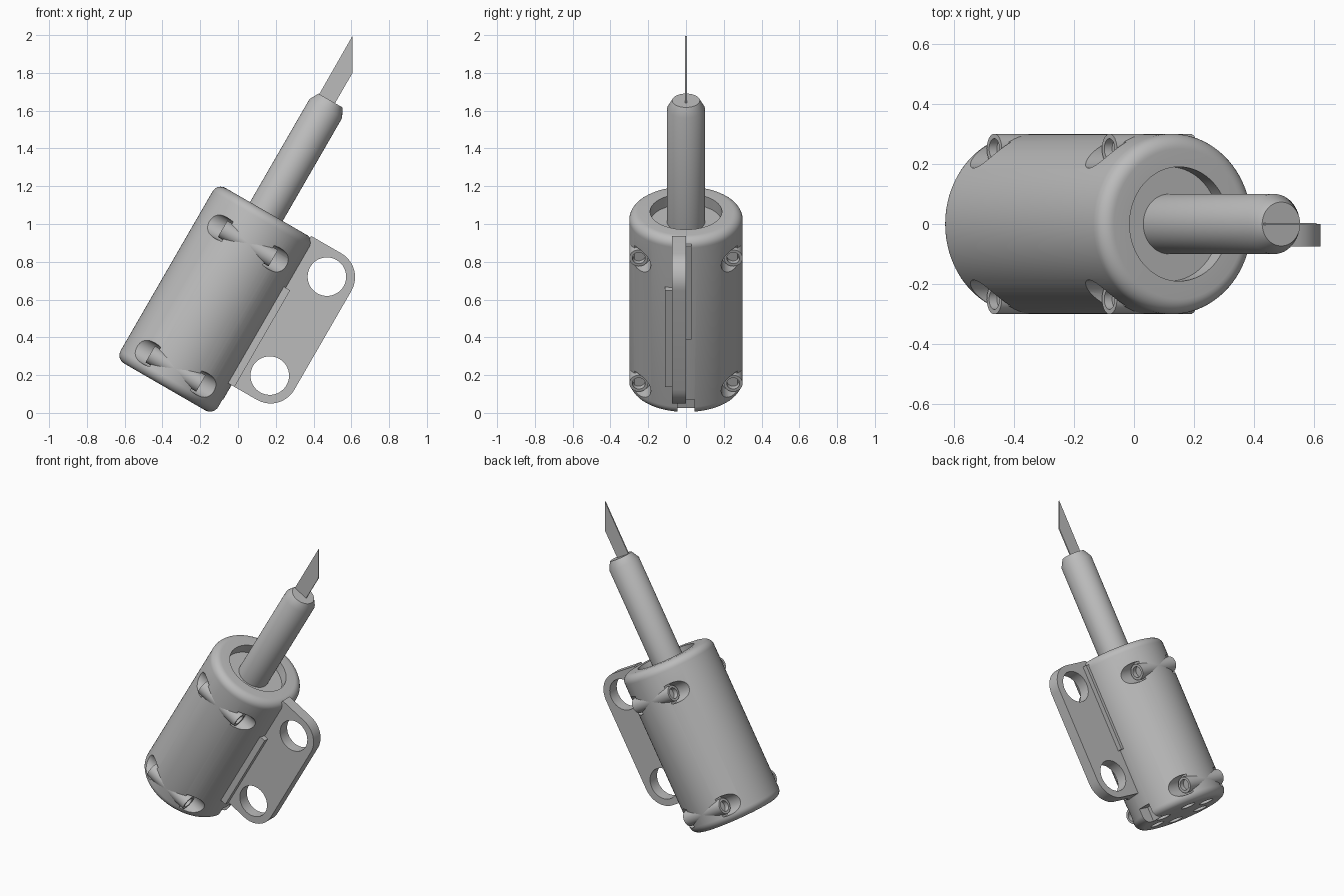
import bpy, bmesh, math
from mathutils import Matrix, Vector

cube = bpy.data.objects.get("Cube")
if cube:
    bpy.data.objects.remove(cube)

# One grey material
grey = bpy.data.materials.new("plain_grey")
grey.use_nodes = True
grey.diffuse_color = (0.5, 0.5, 0.5, 1)
grey.node_tree.nodes["Principled BSDF"].inputs["Base Color"].default_value = (0.5, 0.5, 0.5, 1)

# The tool leans 30 degrees towards +x; parts are built upright on its axis
TILT = Matrix.Rotation(math.radians(30), 4, "Y")
PLACE = TILT @ Matrix.Translation((-0.403, 0, 0))
BOTTOM, TOP, RADIUS = -0.075, 0.998, 0.3


def make(name, bm):
    bmesh.ops.remove_doubles(bm, verts=bm.verts, dist=1e-5)
    bmesh.ops.recalc_face_normals(bm, faces=bm.faces)
    bm.transform(PLACE)
    mesh = bpy.data.meshes.new(name)
    bm.to_mesh(mesh)
    bm.free()
    mesh.materials.append(grey)
    obj = bpy.data.objects.new(name, mesh)
    bpy.context.collection.objects.link(obj)
    return obj


def lathe(name, profile, steps=64):
    """Spin (radius, height) points around the axis."""
    bm = bmesh.new()
    verts = [bm.verts.new((r, 0, z)) for r, z in profile]
    edges = [bm.edges.new(pair) for pair in zip(verts, verts[1:])]
    bmesh.ops.spin(bm, geom=verts + edges, cent=(0, 0, 0), axis=(0, 0, 1),
                   angle=math.tau, steps=steps)
    return make(name, bm)


def rod_between(name, start, end, radius, sides=32):
    start, end = Vector(start), Vector(end)
    turn = (end - start).to_track_quat("Z", "Y").to_matrix().to_4x4()
    bm = bmesh.new()
    bmesh.ops.create_cone(bm, cap_ends=True, segments=sides, radius1=radius, radius2=radius,
                          depth=(end - start).length,
                          matrix=Matrix.Translation((start + end) / 2) @ turn)
    return make(name, bm)


def box(name, low, high):
    low, high = Vector(low), Vector(high)
    bm = bmesh.new()
    size = Matrix.Diagonal((high - low).to_4d())
    size[3][3] = 1
    bmesh.ops.create_cube(bm, size=1, matrix=Matrix.Translation((low + high) / 2) @ size)
    return make(name, bm)


def slab(name, outline, y0, y1):
    """Extrude an (x, z) outline along y."""
    bm = bmesh.new()
    face = bm.faces.new([bm.verts.new((x, y0, z)) for x, z in outline])
    new = bmesh.ops.extrude_face_region(bm, geom=[face])["geom"]
    bmesh.ops.translate(bm, vec=(0, y1 - y0, 0),
                        verts=[g for g in new if isinstance(g, bmesh.types.BMVert)])
    return make(name, bm)


def arc(cx, cz, r, a0, a1, n=10):
    return [(cx + r * math.cos(math.radians(a0 + (a1 - a0) * i / n)),
             cz + r * math.sin(math.radians(a0 + (a1 - a0) * i / n))) for i in range(n + 1)]


def cut(obj, cutters):
    for cutter in cutters:
        cutter.hide_render = True
        mod = obj.modifiers.new("cut", "BOOLEAN")
        mod.operation, mod.solver, mod.object = "DIFFERENCE", "EXACT", cutter
    bpy.context.view_layer.update()
    graph = bpy.context.evaluated_depsgraph_get()
    mesh = bpy.data.meshes.new_from_object(obj.evaluated_get(graph))
    obj.modifiers.clear()
    obj.data = mesh
    for cutter in cutters:
        bpy.data.objects.remove(cutter)


# Cylindrical body with rounded rims and a shallow round recess on top
rim = 0.05
body = lathe("body", [(0, BOTTOM)]
             + arc(RADIUS - rim, BOTTOM + rim, rim, -90, 0, 8)
             + arc(RADIUS - rim, TOP - rim, rim, 0, 90, 8)
             + [(0.19, TOP), (0.19, TOP - 0.065), (0, TOP - 0.065)], 96)

# Screw pockets in the sides, holes underneath and a locating notch
BOLTS = [(side, z) for side in (-1, 1) for z in (0.037, 0.803)]
BOLT_Y = 0.25
cutters = [rod_between("pocket_cutter", (end * 0.125, side * BOLT_Y, z),
                       (end * 0.4, side * BOLT_Y, z), 0.064)
           for side, z in BOLTS for end in (-1, 1)]
for i in range(6):
    a = math.tau * i / 6
    x, y = 0.17 * math.cos(a), 0.17 * math.sin(a)
    cutters.append(rod_between("hole_cutter", (x, y, BOTTOM - 0.1), (x, y, BOTTOM + 0.06), 0.045))
cutters.append(box("notch_cutter", (0.22, -0.045, BOTTOM - 0.1), (0.4, 0.045, BOTTOM + 0.095)))
cut(body, cutters)

# Clamp screw sleeves lying across the body
parts = [body]
for side, z in BOLTS:
    sleeve = rod_between("screw_sleeve", (-0.155, side * BOLT_Y, z), (0.155, side * BOLT_Y, z), 0.05)
    cut(sleeve, [rod_between("bore_cutter", (end * 0.1, side * BOLT_Y, z),
                             (end * 0.3, side * BOLT_Y, z), 0.034) for end in (-1, 1)])
    parts.append(sleeve)

# Mounting plate with rounded outer corners and two holes
LOW, HIGH, OUTER, BEND = 0.11, 1.005, 0.6, 0.145
outline = ([(0.27, LOW)] + arc(OUTER - BEND, LOW + BEND, BEND, -90, 0)
           + arc(OUTER - BEND, HIGH - BEND, BEND, 0, 90) + [(0.27, HIGH)])
plate = slab("mounting_plate", outline, -0.075, 0)
cut(plate, [rod_between("plate_hole_cutter", (0.45, -0.2, z), (0.45, 0.2, z), 0.102, 48)
            for z in (LOW + BEND, HIGH - BEND)])
parts.append(plate)

# Ribs stiffening the plate against the body
parts.append(box("front_rib", (0.25, -0.11, LOW), (0.318, -0.07, 0.70)))
parts.append(box("back_rib", (0.25, -0.005, 0.40), (0.318, 0.03, 0.97)))

# Blade holder rod with a tapered nose
parts.append(lathe("blade_holder", [(0, 0.9), (0.1, 0.9), (0.1, 1.628), (0.073, 1.677), (0, 1.677)]))

# Thin slanted blade
parts.append(slab("blade", [(-0.068, 1.6), (0.028, 1.6), (0.028, 1.86), (-0.07, 2.032)],
                  -0.004, 0.004))

# Smooth shading with sharp edges kept
bpy.ops.object.select_all(action="DESELECT")
for part in parts:
    part.select_set(True)
bpy.context.view_layer.objects.active = body
bpy.ops.object.shade_smooth_by_angle(angle=math.radians(30))
